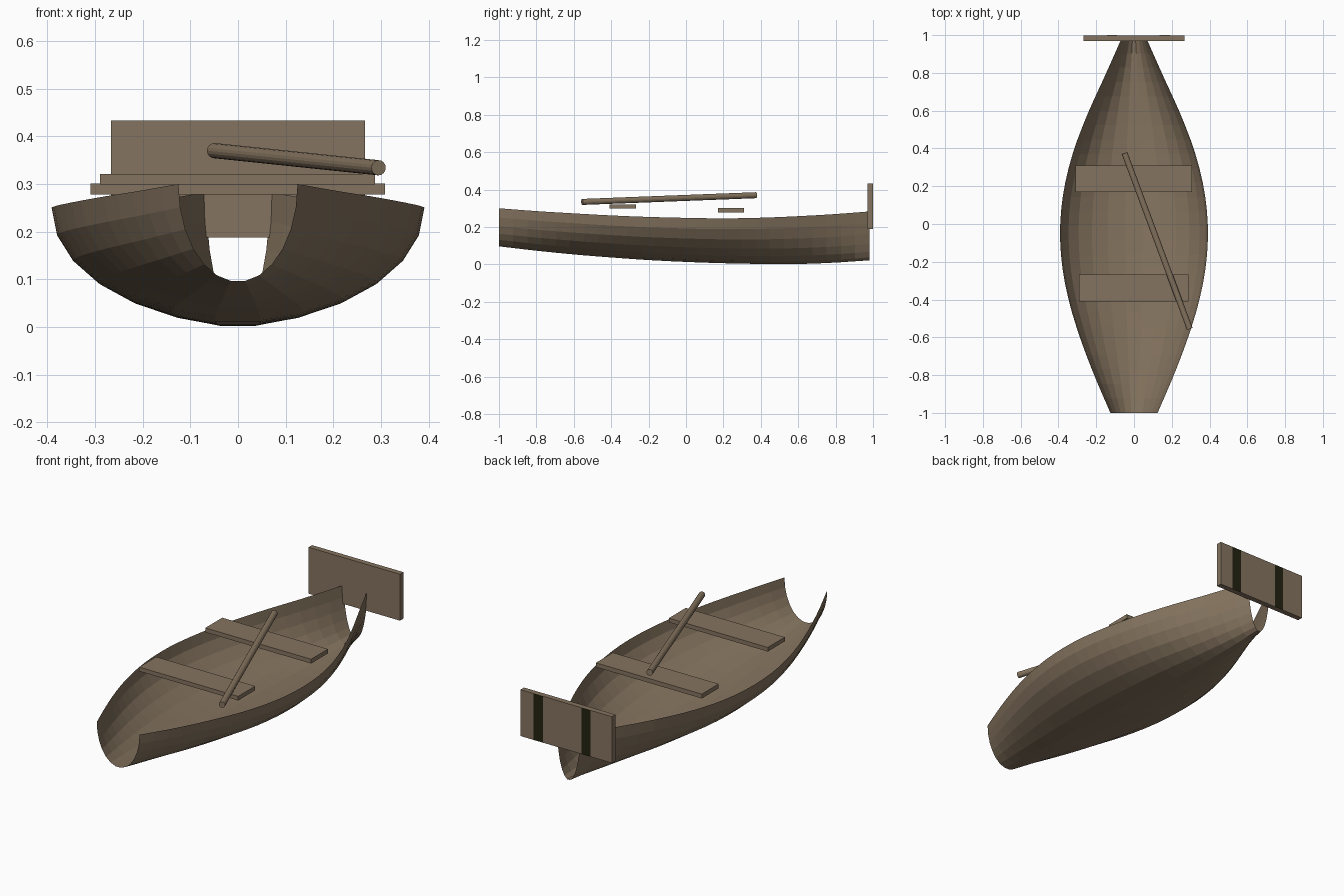
import bpy, bmesh, math
from mathutils import Vector

if "Cube" in bpy.data.objects:
    bpy.data.objects.remove(bpy.data.objects["Cube"])


def material(name, rgb):
    m = bpy.data.materials.new(name)
    m.diffuse_color = (*rgb, 1)
    m.use_nodes = True
    m.node_tree.nodes["Principled BSDF"].inputs["Base Color"].default_value = m.diffuse_color
    return m


WOOD = material("weathered wood", (0.235, 0.175, 0.115))
DARK = material("dark stripe", (0.016, 0.016, 0.005))


def finish(name, bm, mat):
    me = bpy.data.meshes.new(name)
    bm.to_mesh(me)
    bm.free()
    me.materials.append(mat)
    ob = bpy.data.objects.new(name, me)
    bpy.context.collection.objects.link(ob)
    return ob


def box(name, lo, hi, mat):
    bm = bmesh.new()
    bmesh.ops.create_cube(bm, size=1)
    for v in bm.verts:
        v.co = Vector([(a + b) / 2 + c * (b - a) for a, b, c in zip(lo, hi, v.co)])
    return finish(name, bm, mat)


def spline(vals, t):
    # Catmull-Rom through evenly spaced values, t in 0..1
    f = t * (len(vals) - 1)
    i = min(int(f), len(vals) - 2)
    u = f - i
    b, c = vals[i], vals[i + 1]
    a = vals[i - 1] if i else 2 * b - c
    d = vals[i + 2] if i + 2 < len(vals) else 2 * c - b
    return b + 0.5 * u * (c - a + u * (2 * a - 5 * b + 4 * c - d + u * (3 * (b - c) + d - a)))


# Hull: thin open shell of half-ellipse sections, open at both ends
width = [0.125, 0.21, 0.285, 0.345, 0.382, 0.391, 0.37, 0.32, 0.245, 0.155, 0.067]
sheer = [0.30, 0.285, 0.273, 0.262, 0.254, 0.249, 0.246, 0.249, 0.257, 0.268, 0.283]
keel = [0.095, 0.072, 0.052, 0.036, 0.022, 0.012, 0.005, 0.001, 0.0, 0.007, 0.02]
RINGS, SEG = 26, 13
bm = bmesh.new()
rows = []
for r in range(RINGS + 1):
    t = r / RINGS
    w, top, bot = (spline(s, t) for s in (width, sheer, keel))
    row = []
    for k in range(SEG + 1):
        a = math.pi * k / SEG
        row.append(bm.verts.new((-w * math.cos(a), -1 + 1.98 * t,
                                 top - (top - bot) * math.sin(a))))
    rows.append(row)
for p, q in zip(rows, rows[1:]):
    for k in range(SEG):
        bm.faces.new((p[k], q[k], q[k + 1], p[k + 1]))
bmesh.ops.recalc_face_normals(bm, faces=bm.faces)
if sum(f.normal.z for f in bm.faces) > 0:  # outside faces down
    bmesh.ops.reverse_faces(bm, faces=bm.faces)
finish("hull", bm, WOOD)

# Seats
box("front_seat", (-0.29, -0.41, 0.299), (0.288, -0.268, 0.321), WOOD)
box("rear_seat", (-0.31, 0.17, 0.278), (0.308, 0.311, 0.301), WOOD)

# Stern board with two dark stripes on its rear face
box("stern_board", (-0.267, 0.97, 0.188), (0.267, 0.999, 0.433), WOOD)
for i, (x0, x1) in enumerate(((0.136, 0.19), (-0.142, -0.09))):
    box(f"stern_stripe_{i + 1}", (x0, 0.998, 0.1885), (x1, 1.0, 0.4325), DARK)

# Pole resting across the seats
a, b = Vector((-0.05, 0.375, 0.37)), Vector((0.295, -0.555, 0.334))
bm = bmesh.new()
bmesh.ops.create_cone(bm, cap_ends=True, segments=16, radius1=0.016,
                      radius2=0.016, depth=(b - a).length)
pole = finish("pole", bm, WOOD)
pole.location = (a + b) / 2
pole.rotation_mode = "QUATERNION"
pole.rotation_quaternion = (b - a).to_track_quat("Z", "Y")
